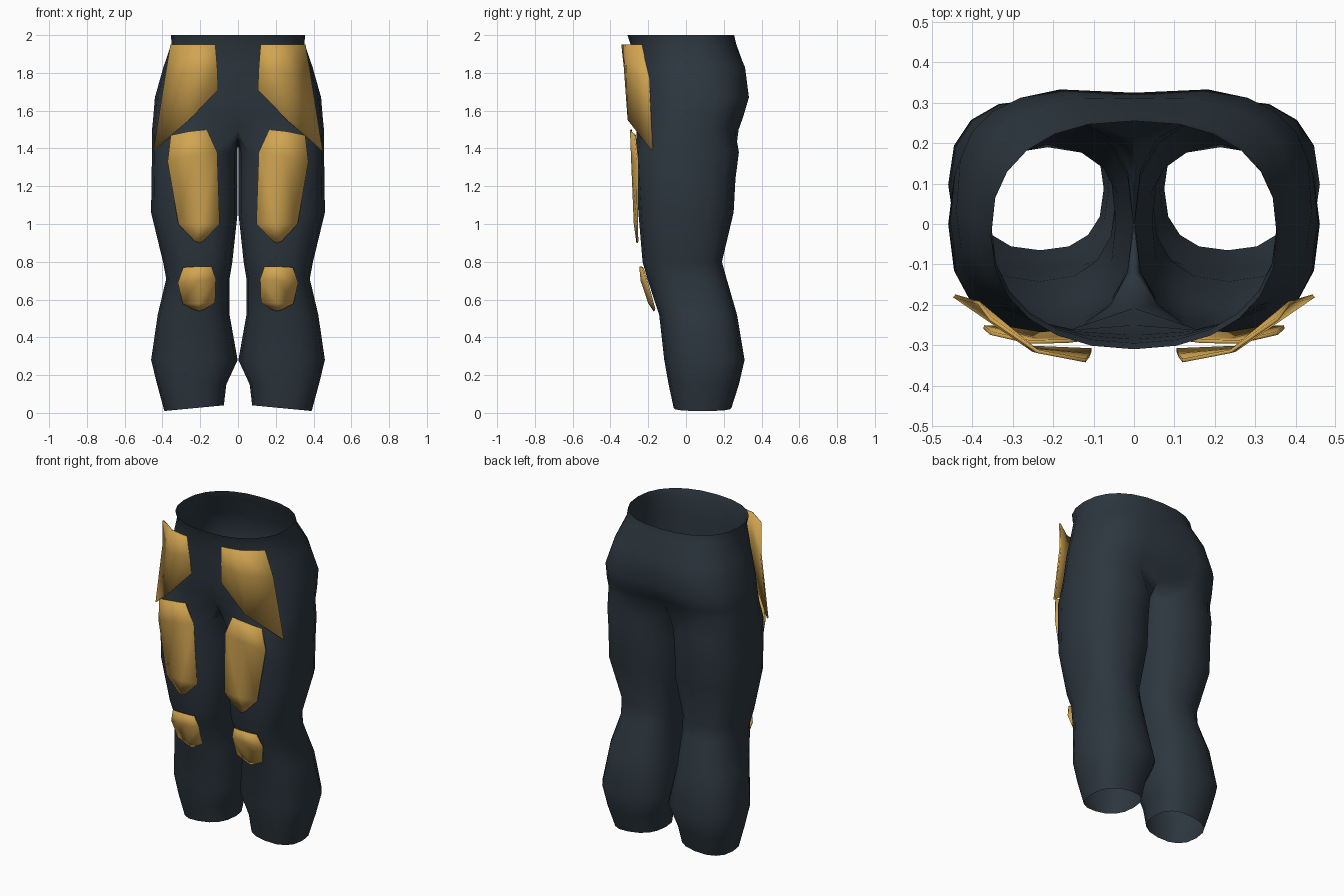
import bpy, bmesh, math


def material(name, rgb):
    m = bpy.data.materials.new(name)
    m.diffuse_color = (*rgb, 1)
    return m


FABRIC = material("dark slate fabric", (0.026, 0.038, 0.050))
GOLD = material("gold armour", (0.64, 0.375, 0.082))


def spow(v, e):
    return math.copysign(abs(v) ** e, v)


def finish(name, bm, mat, angle, thickness=0):
    bmesh.ops.recalc_face_normals(bm, faces=bm.faces)
    me = bpy.data.meshes.new(name)
    bm.to_mesh(me)
    bm.free()
    ob = bpy.data.objects.new(name, me)
    bpy.context.collection.objects.link(ob)
    me.materials.append(mat)
    if thickness:
        s = ob.modifiers.new("thickness", 'SOLIDIFY')
        s.thickness = thickness
        s.offset = 0
    mi = ob.modifiers.new("mirror", 'MIRROR')
    mi.use_clip = True
    mi.merge_threshold = 0.001
    bpy.ops.object.select_all(action='DESELECT')
    ob.select_set(True)
    bpy.context.view_layer.objects.active = ob
    bpy.ops.object.shade_smooth_by_angle(angle=math.radians(angle))
    return ob


# ---- trousers: half pelvis rings flow into one full leg tube, then mirrored
OUTER, INNER = 13, 3
# z, half width, front y, back y, front and back squareness, front and back centre dent
PELVIS = [
    (2.00, 0.355, -0.310, 0.255, 0.90, 0.85, 0.00, 0.000),
    (1.955, 0.352, -0.295, 0.265, 0.90, 0.82, 0.00, 0.000),
    (1.83, 0.395, -0.285, 0.320, 0.88, 0.72, 0.00, 0.010),
    (1.67, 0.440, -0.275, 0.340, 0.85, 0.65, 0.00, 0.015),
    (1.57, 0.448, -0.270, 0.310, 0.82, 0.65, 0.02, 0.035),
    (1.50, 0.455, -0.268, 0.285, 0.80, 0.68, 0.06, 0.075),
]
# z, inner x, outer x, front y, back y
LEG = [
    (1.38, 0.002, 0.455, -0.268, 0.280),
    (1.24, 0.002, 0.458, -0.262, 0.262),
    (1.06, 0.002, 0.460, -0.252, 0.252),
    (0.80, 0.030, 0.397, -0.230, 0.190),
    (0.71, 0.045, 0.380, -0.205, 0.215),
    (0.52, 0.045, 0.425, -0.142, 0.270),
    (0.28, 0.002, 0.460, -0.115, 0.310),
    (0.15, 0.062, 0.428, -0.092, 0.280),
    (0.00, 0.075, 0.390, -0.065, 0.240),
]
bm = bmesh.new()
rings = []
for z, w, yf, yb, ef, eb, df, db in PELVIS:
    cy, ry = (yf + yb) / 2, (yb - yf) / 2
    ring = []
    for i in range(OUTER):
        t = math.radians(-90 + 180 * i / (OUTER - 1))
        e = ef if t < 0 else eb
        x = w * spow(max(math.cos(t), 0), e) if 0 < i < OUTER - 1 else 0
        y = cy + ry * spow(math.sin(t), e)
        y += df if i == 0 else -db if i == OUTER - 1 else 0
        ring.append(bm.verts.new((x, y, z)))
    rings.append(ring)
# crotch seam joins the last pelvis ring to the inside of the leg
for y in (0.13, 0.0, -0.12):
    rings[-1].append(bm.verts.new((0, y, 1.455)))
for z, xi, xo, yf, yb in LEG:
    cx, rx, cy, ry = (xi + xo) / 2, (xo - xi) / 2, (yf + yb) / 2, (yb - yf) / 2
    ring = []
    for i in range(OUTER + INNER):
        t = math.radians(-135 + 22.5 * i)
        x = cx + rx * spow(math.cos(t), 0.82)
        y = cy + ry * spow(math.sin(t), 0.82)
        lift = 0.01 + 0.03 * (xo - x) / (xo - xi) if z == 0 else 0
        ring.append(bm.verts.new((x, y, z + lift)))
    rings.append(ring)
for a, b in zip(rings, rings[1:]):
    n = len(a)
    for i in range(n if n > OUTER else n - 1):
        j = (i + 1) % n
        bm.faces.new((a[i], a[j], b[j], b[i]))
finish("trousers", bm, FABRIC, 60)


# ---- armour plates: rows of points from the inner edge to the outer edge
def plate(name, rows):
    bm = bmesh.new()
    grid = [[bm.verts.new(p) for p in row] for row in rows]
    for a, b in zip(grid, grid[1:]):
        for i in range(len(a) - 1):
            bm.faces.new((a[i], a[i + 1], b[i + 1], b[i]))
    finish(name, bm, GOLD, 40, 0.009)


plate("hip_plates", [
    [(0.12, -0.338, 1.95), (0.24, -0.315, 1.95), (0.355, -0.235, 1.95)],
    [(0.11, -0.325, 1.83), (0.25, -0.312, 1.80), (0.385, -0.195, 1.77)],
    [(0.105, -0.312, 1.71), (0.26, -0.305, 1.55), (0.445, -0.178, 1.39)],
])
plate("thigh_plates", [
    [(0.165, -0.290, 1.50), (0.26, -0.292, 1.49), (0.355, -0.270, 1.47)],
    [(0.110, -0.283, 1.38), (0.24, -0.287, 1.36), (0.372, -0.255, 1.33)],
    [(0.097, -0.268, 1.00), (0.20, -0.272, 1.00), (0.315, -0.258, 1.00)],
    [(0.185, -0.258, 0.91), (0.205, -0.258, 0.90), (0.23, -0.257, 0.91)],
])
plate("knee_plates", [
    [(0.14, -0.237, 0.775), (0.21, -0.243, 0.775), (0.29, -0.230, 0.77)],
    [(0.118, -0.222, 0.71), (0.21, -0.236, 0.70), (0.318, -0.205, 0.69)],
    [(0.122, -0.180, 0.585), (0.21, -0.195, 0.58), (0.292, -0.175, 0.58)],
    [(0.18, -0.168, 0.55), (0.205, -0.168, 0.54), (0.235, -0.166, 0.55)],
])
